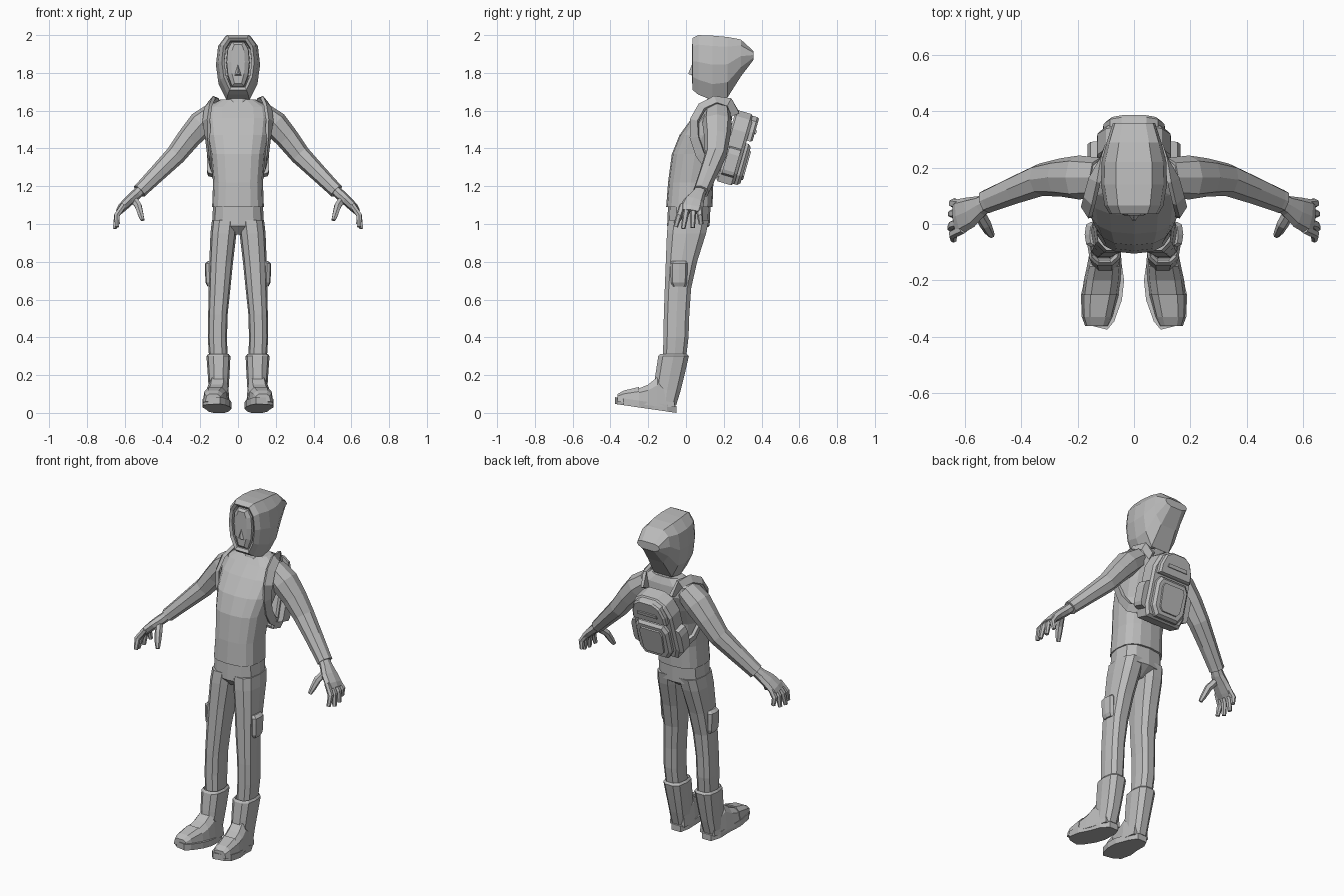
import bpy, bmesh, math
from mathutils import Vector, Matrix

grey = bpy.data.materials.new("plain grey")
grey.diffuse_color = (0.5, 0.5, 0.5, 1)


def loft(name, rings, mirror=False, matrix=None):
    """Skin a list of equal rings, closing both ends."""
    bm = bmesh.new()
    vr = [[bm.verts.new(p) for p in r] for r in rings]
    for a, b in zip(vr, vr[1:]):
        for i in range(len(a)):
            j = (i + 1) % len(a)
            bm.faces.new((a[i], a[j], b[j], b[i]))
    bm.faces.new(vr[0])
    bm.faces.new(vr[-1])
    if matrix:
        bm.transform(matrix)
    bmesh.ops.recalc_face_normals(bm, faces=bm.faces[:])
    me = bpy.data.meshes.new(name)
    bm.to_mesh(me)
    bm.free()
    me.materials.append(grey)
    ob = bpy.data.objects.new(name, me)
    bpy.context.collection.objects.link(ob)
    if mirror:
        ob.modifiers.new("mirror", 'MIRROR')
    return ob


def unit(n, p=0.75):
    """Rounded-square outline of n points."""
    out = []
    for i in range(n):
        a = 2 * math.pi * i / n
        c, s = math.cos(a), math.sin(a)
        out.append((math.copysign(abs(c) ** p, c), math.copysign(abs(s) ** p, s)))
    return out


def column(name, rows, n=10, mirror=False):
    """Rows are z, x min, x max, y front, y back."""
    rings = [[Vector(((x0 + x1) / 2 + (x1 - x0) / 2 * c, (y0 + y1) / 2 + (y1 - y0) / 2 * s, z))
              for c, s in unit(n)] for z, x0, x1, y0, y1 in rows]
    return loft(name, rings, mirror)


def tube(name, rows, n=8, mirror=True):
    """Rows are x, y, z, radius along y, radius across."""
    pts = [Vector(r[:3]) for r in rows]
    rings = []
    for i, r in enumerate(rows):
        t = (pts[min(i + 1, len(pts) - 1)] - pts[max(i - 1, 0)]).normalized()
        b = Vector((0, 1, 0))
        b = (b - t * b.dot(t)).normalized()
        k = t.cross(b)
        rings.append([pts[i] + b * r[3] * c + k * r[4] * s for c, s in unit(n, 0.85)])
    return loft(name, rings, mirror)


def sections(name, outline, rows, mirror=False):
    """Rows are y, half width, z bottom, z top, x centre."""
    full = outline + [(-x, z) for x, z in reversed(outline) if abs(x) > 1e-6]
    rings = [[Vector((cx + w * x, y, (z0 + z1) / 2 + (z1 - z0) / 2 * z)) for x, z in full]
             for y, w, z0, z1, cx in rows]
    return loft(name, rings, mirror)


# Shirt and neck
column("shirt", [(1.09, -.137, .137, -.105, .14), (1.22, -.132, .132, -.095, .145),
                 (1.37, -.145, .145, -.075, .17), (1.47, -.165, .165, -.035, .215),
                 (1.56, -.175, .175, .03, .245), (1.62, -.165, .165, .085, .24),
                 (1.66, -.09, .09, .12, .225)], 16)
column("neck", [(1.62, -.065, .065, .1, .23), (1.68, -.055, .055, .115, .22),
                (1.76, -.05, .05, .11, .21)])

# Hood with an open front, face and nose
egg = [(0, 1), (.55, 1), (.9, .68), (1, .1), (.88, -.5), (.52, -1), (0, -1)]
sections("hood", egg, [(.1, .072, 1.73, 1.96, 0), (.045, .072, 1.725, 1.97, 0),
                       (.035, .086, 1.71, 1.985, 0), (.065, .104, 1.685, 2.0, 0),
                       (.14, .117, 1.655, 1.997, 0), (.22, .115, 1.67, 1.99, 0),
                       (.29, .097, 1.78, 1.977, 0), (.358, .075, 1.87, 1.915, 0)])
sections("face", egg, [(.031, .036, 1.745, 1.95, 0), (.045, .06, 1.73, 1.962, 0),
                       (.11, .063, 1.715, 1.965, 0)])
loft("nose", [[Vector((-.02, .034, 1.785)), Vector((.02, .034, 1.785)), Vector((0, .034, 1.85))],
              [Vector((-.006, .012, 1.795)), Vector((.006, .012, 1.795)), Vector((0, .018, 1.81))]])

# Arms and hands
tube("sleeve", [(.12, .165, 1.59, .07, .06), (.195, .165, 1.53, .078, .07),
                (.26, .165, 1.455, .068, .062), (.33, .157, 1.365, .058, .054),
                (.42, .122, 1.275, .05, .046), (.51, .085, 1.185, .043, .039),
                (.522, .08, 1.173, .043, .039)])
tube("palm", [(.505, .085, 1.19, .032, .026), (.54, .065, 1.155, .037, .029),
              (.58, .042, 1.12, .055, .027), (.615, .028, 1.085, .062, .024),
              (.63, .024, 1.065, .056, .018)])
for i, (y0, y1, x1, z1) in enumerate([(-.018, -.055, .64, .985), (.01, -.015, .652, .975),
                                      (.04, .035, .65, .98), (.068, .08, .635, 1.0)]):
    tube("finger_%d" % (i + 1), [(.605, y0, 1.1, .016, .016), (.642, (y0 + y1) / 2, 1.045, .016, .016),
                                 (x1, y1, z1, .012, .011)], 6)
tube("thumb", [(.55, .04, 1.13, .02, .02), (.528, .0, 1.095, .02, .02),
               (.515, -.025, 1.05, .017, .016), (.505, -.04, 1.02, .011, .011)], 6)

# Trousers and thigh pockets
column("trouser_hips", [(.945, -.04, .04, -.06, .06), (.99, -.138, .138, -.1, .125),
                        (1.1, -.132, .132, -.095, .13)], 12)
column("trouser_leg", [(.27, .055, .152, -.125, .0), (.4, .058, .16, -.122, .016),
                       (.52, .055, .158, -.12, .02), (.66, .04, .155, -.115, .03),
                       (.8, .026, .152, -.11, .062), (.95, .008, .146, -.105, .11),
                       (1.02, .0, .138, -.098, .125)], 10, True)
column("thigh_pocket", [(.67, .13, .162, -.07, .0), (.69, .13, .172, -.08, .005),
                        (.76, .13, .175, -.082, .008), (.79, .13, .175, -.082, .008),
                        (.805, .13, .157, -.075, .0)], 8, True)

# Boots: shaft, foot, toe cap and tilted sole
column("boot_shaft", [(.04, .055, .155, -.17, -.05), (.12, .05, .155, -.175, -.025),
                      (.2, .045, .16, -.165, -.005), (.3, .04, .167, -.15, .018),
                      (.312, .05, .158, -.14, .008), (.29, .06, .15, -.13, .0)], 10, True)
arch = [(0, 1), (.5, 1), (.85, .45), (1, -1), (0, -1)]
sections("boot_foot", arch, [(-.06, .05, .03, .11, .1), (-.15, .062, .035, .19, .105),
                             (-.2, .066, .04, .15, .112), (-.26, .066, .05, .125, .12),
                             (-.32, .058, .055, .115, .128), (-.36, .04, .06, .095, .13)], True)
sections("toe_cap", arch, [(-.25, .068, .05, .137, .12), (-.33, .056, .055, .118, .129),
                           (-.362, .042, .06, .1, .131)], True)
sole = [(.07, -.05), (.13, -.05), (.158, -.1), (.168, -.17), (.188, -.25), (.186, -.33),
        (.155, -.36), (.095, -.375), (.07, -.345), (.043, -.27), (.035, -.2), (.05, -.1)]
loft("boot_sole", [[Vector((x, y, h - (y + .05) * .145)) for x, y in sole] for h in (0, .036)], True)

# Backpack, built upright then leaned back
lean = Matrix.Translation((0, .205, 1.215)) @ Matrix.Rotation(math.radians(-16), 4, 'X')


def bag(name, outline, rows):
    """Rows are local y, scale about the outline middle."""
    zc = (min(z for _, z in outline) + max(z for _, z in outline)) / 2
    full = outline + [(-x, z) for x, z in reversed(outline)]
    loft(name, [[Vector((x * s, y, zc + (z - zc) * s)) for x, z in full] for y, s in rows],
         False, lean)


bag("backpack_body", [(.05, .392), (.1, .36), (.13, .29), (.135, .06), (.115, .0)],
    [(-.05, .93), (-.04, 1), (.035, 1), (.05, .92)])
bag("backpack_lid", [(.045, .385), (.085, .36), (.108, .3), (.11, .25)],
    [(.03, 1), (.07, 1), (.08, .9)])
bag("backpack_lid_flap", [(.06, .315), (.065, .295)], [(.07, 1), (.087, 1)])
bag("backpack_front_pocket", [(.085, .235), (.108, .2), (.108, .06), (.075, .01)],
    [(.03, 1), (.065, 1), (.08, .88)])
bag("pocket_panel", [(.066, .205), (.078, .18), (.07, .06), (.05, .04)],
    [(.07, 1), (.088, .95)])
for s in (-1, 1):
    box = [(.125, .04), (.158, .05), (.165, .07), (.165, .16), (.155, .19), (.125, .2)]
    loft("side_pouch", [[Vector((s * x, y, z)) for x, z in box] for y in (-.03, .035)],
         False, lean)

# Shoulder straps: flat bands over the shoulder and under the arm
path = [(.09, .26, 1.58), (.115, .225, 1.645), (.14, .155, 1.655), (.158, .085, 1.62),
        (.168, .045, 1.55), (.16, .045, 1.46), (.15, .075, 1.37), (.14, .125, 1.3), (.12, .18, 1.27)]
rings = []
for i, p in enumerate(path):
    t = (Vector(path[min(i + 1, len(path) - 1)]) - Vector(path[max(i - 1, 0)])).normalized()
    out = Vector((1, -.5, .6)) if i < 5 else Vector((1, -.3, 0))
    out = (out - t * out.dot(t)).normalized()
    side = t.cross(out)
    c = Vector(p)
    rings.append([c + side * a * .024 + out * b * .009 for a, b in ((1, 1), (-1, 1), (-1, -1), (1, -1))])
loft("shoulder_strap", rings, True)
